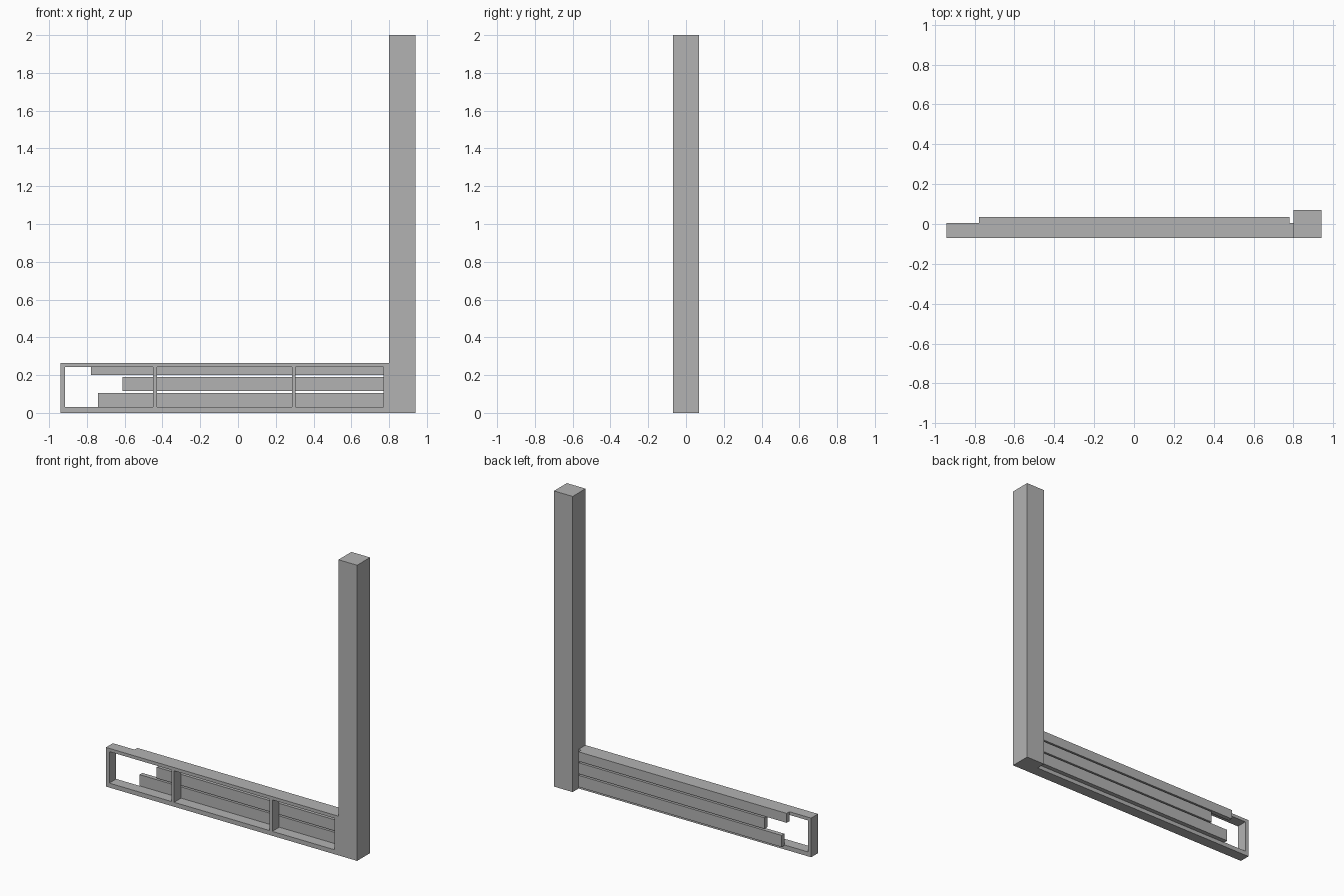
import bpy

# Remove the default cube
cube = bpy.data.objects.get("Cube")
if cube:
    bpy.data.objects.remove(cube, do_unlink=True)

grey = bpy.data.materials.new("plain grey")
grey.use_nodes = True
colour = (0.45, 0.45, 0.45, 1)
grey.diffuse_color = colour
grey.node_tree.nodes["Principled BSDF"].inputs["Base Color"].default_value = colour


def box(name, xs, ys, zs):
    """Add a box spanning the given (low, high) range on each axis."""
    spans = (xs, ys, zs)
    bpy.ops.mesh.primitive_cube_add(size=1, location=[(a + b) / 2 for a, b in spans])
    ob = bpy.context.object
    ob.name = ob.data.name = name
    ob.scale = [b - a for a, b in spans]
    bpy.ops.object.transform_apply(location=False, rotation=False, scale=True)
    ob.data.materials.append(grey)
    return ob


LEFT, RIGHT, TOP = -0.94, 0.80, 0.265
FRAME_Y = (-0.069, 0.005)
PLANK_Y = (0.005, 0.035)
INNER_Z = (0.03, 0.243)

# Tall square post
box("post", (RIGHT, 0.94), (-0.069, 0.069), (0, 2))

# Frame rails
box("bottom_rail", (LEFT, RIGHT), FRAME_Y, (0, INNER_Z[0]))
box("top_rail", (LEFT, RIGHT), FRAME_Y, (INNER_Z[1], TOP))

# Frame uprights and dividers
uprights = {
    "end_upright": (LEFT, -0.915),
    "outer_divider": (-0.45, -0.43),
    "inner_divider": (0.285, 0.305),
    "post_upright": (0.77, RIGHT),
}
for name, xs in uprights.items():
    box(name, xs, FRAME_Y, INNER_Z)

# Broken planks of uneven length on the back
planks = {
    "bottom_plank": (-0.74, 0.027, 0.106),
    "middle_plank": (-0.612, 0.116, 0.191),
    "top_plank": (-0.778, 0.201, TOP),
}
for name, (start, low, high) in planks.items():
    box(name, (start, 0.78), PLANK_Y, (low, high))
